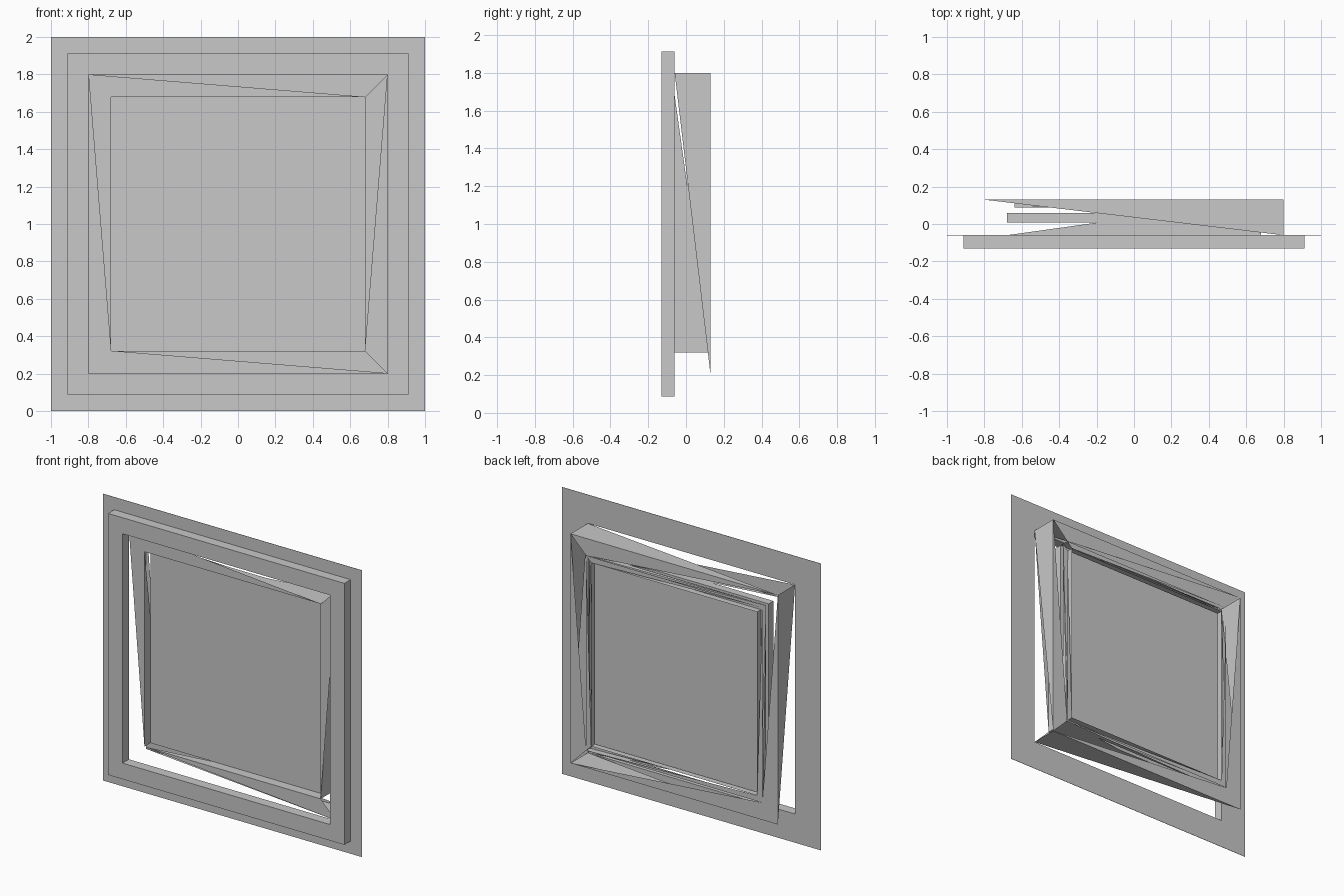
import bpy
import bmesh
from mathutils import Vector

cube = bpy.data.objects.get("Cube")
if cube:
    bpy.data.objects.remove(cube, do_unlink=True)

grey = bpy.data.materials.new("plain grey")
grey.use_nodes = True
colour = (0.58, 0.58, 0.58, 1)
grey.diffuse_color = colour
grey.node_tree.nodes["Principled BSDF"].inputs["Base Color"].default_value = colour

# Corners of a centred square, as seen from the front
TL, TR, BR, BL = (-1, 1), (1, 1), (1, -1), (-1, -1)
LOOP = [(TL, TR), (TR, BR), (BR, BL), (BL, TL)]
FACE_SIDES = [(TL, TR), (TR, BR), (BR, BL), (TL, BL)]
INNER_SIDES = [(TR, TL), (BR, TR), (BR, BL), (BL, TL)]
OUTER_SIDES = [(TR, TL), (TR, BR), (BR, BL), (TL, BL)]
FRONT, BACK = Vector((0, -1, 0)), Vector((0, 1, 0))


def at(corner, half, y):
    return Vector((corner[0] * half, y, 1 + corner[1] * half))


def side(a, b):
    """Direction pointing outward from the side between two corners."""
    return Vector((a[0] + b[0], 0, a[1] + b[1]))


def face(bm, points, facing):
    f = bm.faces.new([bm.verts.new(p) for p in points])
    f.normal_update()
    if f.normal.dot(facing) < 0:
        f.normal_flip()


def ring(bm, outer, inner, y, facing):
    for a, b in LOOP:
        face(bm, [at(a, outer, y), at(b, outer, y), at(b, inner, y), at(a, inner, y)], facing)


def walls(bm, half, y0, y1, sign):
    for a, b in LOOP:
        face(bm, [at(a, half, y0), at(b, half, y0), at(b, half, y1), at(a, half, y1)],
             side(a, b) * sign)


def open_faces(bm, outer, inner, y0, y1):
    """Front and back rings where each side keeps one triangle."""
    for a, b in FACE_SIDES:
        face(bm, [at(a, outer, y0), at(b, inner, y0), at(a, inner, y0)], FRONT)
        face(bm, [at(a, outer, y1), at(b, outer, y1), at(b, inner, y1)], BACK)


def open_walls(bm, half, y0, y1, sign):
    """Side walls that keep only the triangle along the front edge."""
    for a, b in INNER_SIDES:
        face(bm, [at(b, half, y0), at(a, half, y0), at(a, half, y1)], side(a, b) * sign)


def sheet(bm, half, y, facing):
    face(bm, [at(c, half, y) for c in (TL, TR, BR, BL)], facing)


def finish(bm, name):
    bmesh.ops.remove_doubles(bm, verts=bm.verts, dist=0.0001)
    mesh = bpy.data.meshes.new(name)
    bm.to_mesh(mesh)
    bm.free()
    mesh.materials.append(grey)
    obj = bpy.data.objects.new(name, mesh)
    bpy.context.collection.objects.link(obj)


# Depths and half widths shared by the parts
Y_FRONT, Y_FLANGE, Y_BACK = -0.13, -0.06, 0.13
EDGE, TRIM, HOLE, SASH, BEAD = 1.0, 0.912, 0.8, 0.68, 0.64

# Thin mounting flange
bm = bmesh.new()
ring(bm, EDGE, HOLE, Y_FLANGE - 0.002, FRONT)
ring(bm, EDGE, HOLE, Y_FLANGE, BACK)
walls(bm, EDGE, Y_FLANGE - 0.002, Y_FLANGE, 1)
finish(bm, "flange")

# Raised front trim
bm = bmesh.new()
ring(bm, TRIM, HOLE, Y_FRONT, FRONT)
walls(bm, TRIM, Y_FRONT, Y_FLANGE, 1)
walls(bm, HOLE, Y_FRONT, Y_FLANGE, -1)
finish(bm, "front_trim")

# Sash with open triangular facets
bm = bmesh.new()
open_faces(bm, HOLE, SASH, Y_FLANGE, Y_BACK)
open_walls(bm, SASH, Y_FLANGE, Y_BACK, -1)
for a, b in OUTER_SIDES:
    face(bm, [at(a, HOLE, Y_FLANGE), at(a, HOLE, Y_BACK), at(b, HOLE, Y_BACK)], side(a, b))
finish(bm, "sash")

# Pane slab
bm = bmesh.new()
sheet(bm, SASH, 0.007, FRONT)
sheet(bm, SASH, 0.06, BACK)
walls(bm, SASH, 0.007, 0.06, 1)
finish(bm, "pane")

# Bead behind the pane, open in the same way as the sash
bm = bmesh.new()
open_faces(bm, SASH, BEAD, 0.088, Y_BACK)
open_walls(bm, SASH, 0.088, Y_BACK, 1)
walls(bm, BEAD, 0.088, Y_BACK, -1)
finish(bm, "rear_bead")
